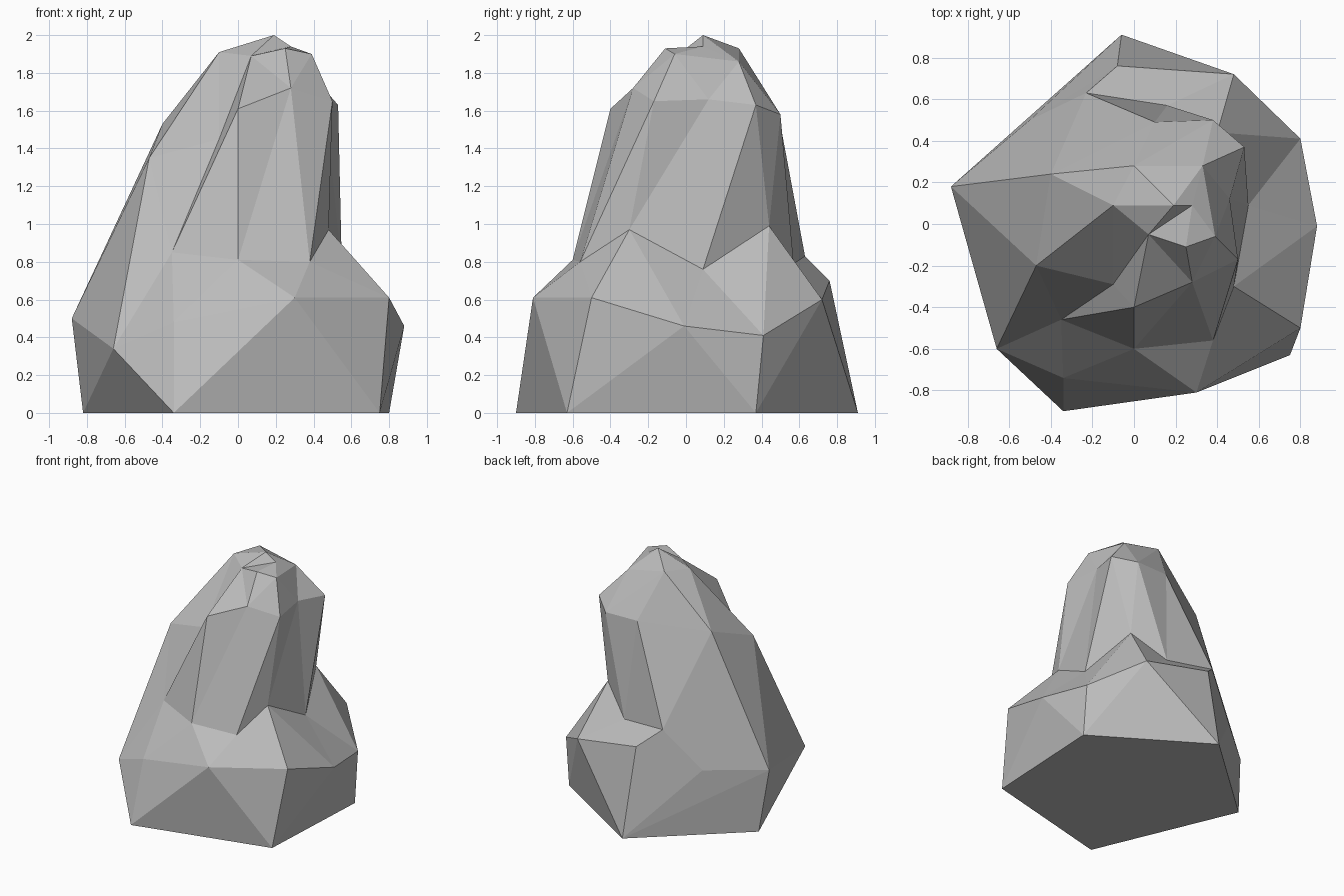
import bpy
import bmesh

if "Cube" in bpy.data.objects:
    bpy.data.objects.remove(bpy.data.objects["Cube"])

# Rings of corners, each running counter-clockwise from the front left
foot = [(-.34, -.90, 0), (.75, -.63, 0), (.80, .37, 0), (-.06, .91, 0), (-.82, .23, 0)]
shoulder = [(-.66, -.60, .34), (-.34, -.74, .48), (.30, -.81, .61), (.80, -.50, .61),
            (.88, -.01, .46), (.80, .41, .41), (.48, .72, .60), (-.08, .76, .70),
            (-.50, .50, .52), (-.88, .18, .50)]
left_flank = [(-.40, .24, 1.53), (-.47, -.20, 1.35)]
ledge = [(-.35, -.46, .85), (0, -.60, .81), (.38, -.56, .80), (.48, -.30, .97),
         (.55, .09, .76), (.40, .44, .99), (.16, .57, .79), (-.23, .63, .83)] + left_flank
spire = [(-.10, -.29, 1.45), (0, -.40, 1.61), (.28, -.28, 1.72), (.50, -.17, 1.65),
         (.46, .12, 1.66), (.53, .37, 1.63), (.38, .50, 1.58), (.10, .49, 1.58)] + left_flank
crown = [(-.10, .09, 1.91), (.07, -.05, 1.89), (.25, -.11, 1.93), (.39, -.06, 1.90),
         (.33, .28, 1.86), (0, .28, 1.93)]
peak = [(.19, .09, 2.0), (.28, .09, 1.94)]

bm = bmesh.new()
corners = {}


def corner(co):
    """One shared vertex per position."""
    if co not in corners:
        corners[co] = bm.verts.new(co)
    return corners[co]


def bridge(lower, upper, steps):
    """Triangles between two rings: L steps along the lower ring, U along the upper."""
    i = j = 0
    for step in steps:
        a, b = lower[i % len(lower)], upper[j % len(upper)]
        if step == "L":
            i += 1
            tri = (a, lower[i % len(lower)], b)
        else:
            j += 1
            tri = (a, upper[j % len(upper)], b)
        if len(set(tri)) == 3:
            bm.faces.new([corner(c) for c in tri])


# Base block, sloping ledge, spire walls, spire top and summit
bridge(foot, shoulder, "UULUULUULUUULUL")
bridge(shoulder, ledge, "LU" * 10)
bridge(ledge, spire, "UL" * 10)
bridge(spire, crown, "ULLUULLULLULLULL")
bridge(crown, peak, "LULLLULL")
# Flat underside
bm.faces.new([corner(c) for c in reversed(foot)])

mesh = bpy.data.meshes.new("rock")
bm.to_mesh(mesh)
bm.free()
stone = bpy.data.materials.new("stone grey")
stone.diffuse_color = (.5, .5, .5, 1)
stone.use_nodes = True
stone.node_tree.nodes["Principled BSDF"].inputs["Base Color"].default_value = stone.diffuse_color
mesh.materials.append(stone)
bpy.context.collection.objects.link(bpy.data.objects.new("rock", mesh))
